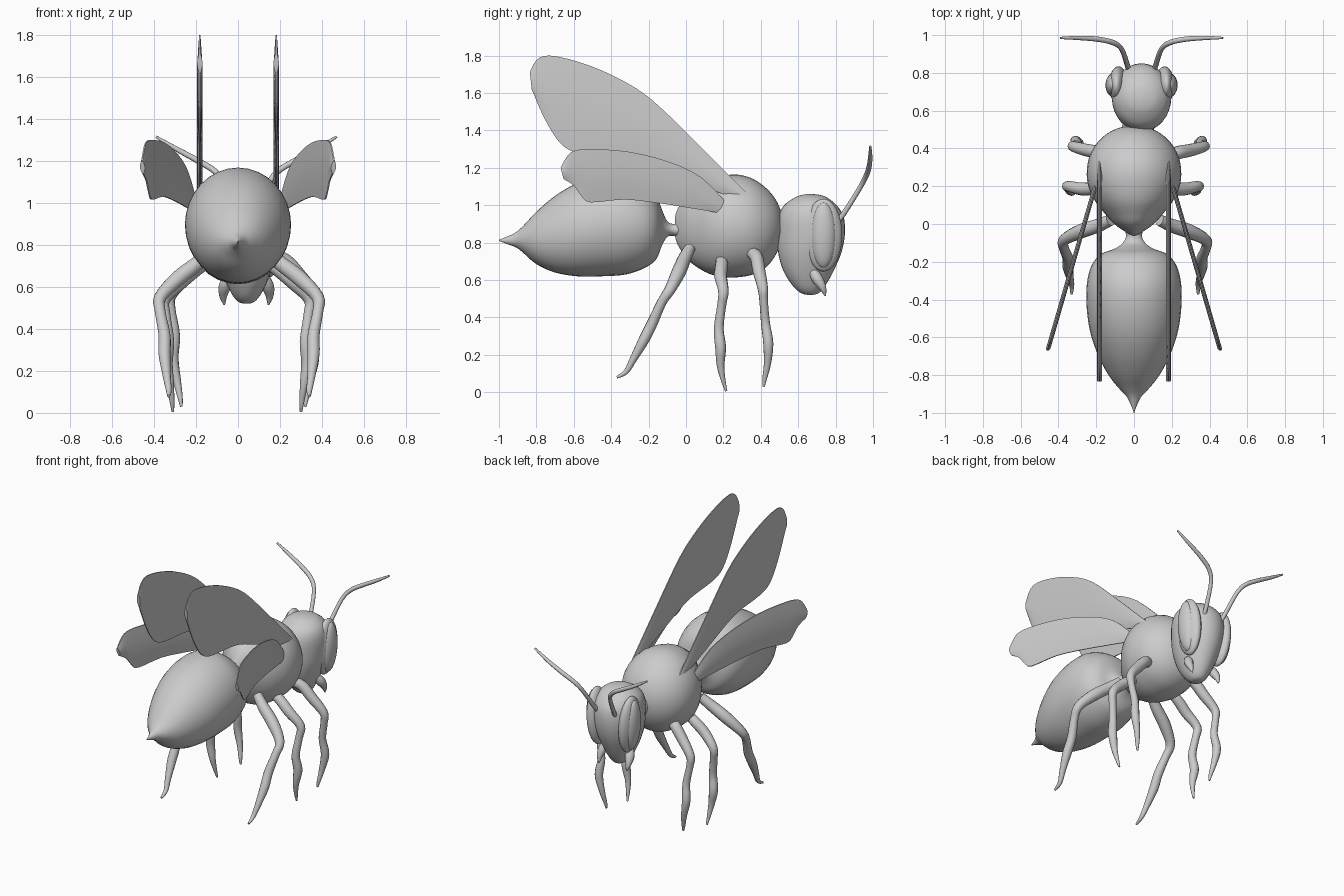
import bpy, bmesh, math
from mathutils import Vector

def spline(keys, n):
    """Catmull-Rom resampling of tuples of numbers."""
    k = [Vector(p) for p in keys]
    out = []
    for i in range(len(k) - 1):
        a, b, c, d = k[max(i - 1, 0)], k[i], k[i + 1], k[min(i + 2, len(k) - 1)]
        for j in range(n):
            t = j / n
            out.append(0.5 * (2 * b + (c - a) * t + (2 * a - 5 * b + 4 * c - d) * t * t
                              + (3 * b - a - 3 * c + d) * t ** 3))
    return out + [k[-1]]

def loft(name, rings, angle=60):
    bm = bmesh.new()
    rows = [[bm.verts.new(p) for p in r] for r in rings]
    n = len(rows[0])
    for r, s in zip(rows, rows[1:]):
        for i in range(n):
            bm.faces.new((r[i], r[(i + 1) % n], s[(i + 1) % n], s[i]))
    bm.faces.new(rows[0])
    bm.faces.new(rows[-1])
    bmesh.ops.recalc_face_normals(bm, faces=bm.faces)
    me = bpy.data.meshes.new(name)
    bm.to_mesh(me)
    bm.free()
    ob = bpy.data.objects.new(name, me)
    bpy.context.collection.objects.link(ob)
    smooth(ob, angle)
    return ob

def smooth(ob, angle=60):
    bpy.ops.object.select_all(action='DESELECT')
    ob.select_set(True)
    bpy.context.view_layer.objects.active = ob
    bpy.ops.object.shade_smooth_by_angle(angle=math.radians(angle))

def circle(n):
    return [(math.cos(2 * math.pi * i / n), math.sin(2 * math.pi * i / n)) for i in range(n)]

def body(name, keys):
    """Keys: y, half width, bottom z, top z."""
    loft(name, [[(max(w, .003) * c, y, (lo + hi) / 2 + max((hi - lo) / 2, .003) * s) for c, s in circle(32)]
                for y, w, lo, hi in spline(keys, 4)])

def tube(name, keys, seg=12):
    """Keys: x, y, z, radius."""
    k = spline(keys, 4)
    pts = [Vector(p[:3]) for p in k]
    rings, q, last = [], None, None
    for i, p in enumerate(pts):
        t = (pts[min(i + 1, len(pts) - 1)] - pts[max(i - 1, 0)]).normalized()
        q = t.to_track_quat('Z', 'Y') if q is None else last.rotation_difference(t) @ q
        last = t
        rings.append([p + q @ Vector((k[i][3] * c, k[i][3] * s, 0)) for c, s in circle(seg)])
    loft(name, rings)

def wing(name, keys, xfun, thick):
    """Keys: upper y, z and lower y, z of each station; lens-shaped section."""
    rings = []
    for uy, uz, ly, lz in spline(keys, 3):
        sec = []
        ts = [0, .12, .3, .5, .7, .88, 1]
        for side, seq in ((1, ts), (-1, ts[::-1])):
            for t in seq:
                y, z = uy + (ly - uy) * t, uz + (lz - uz) * t
                h = thick * (.25 + .75 * math.sin(math.pi * t))
                sec.append((xfun(y) + side * h, y, z))
        rings.append(sec)
    loft(name, rings, 40)

def ball(name, loc, size, rot):
    bpy.ops.mesh.primitive_uv_sphere_add(segments=24, ring_count=16, location=loc, rotation=rot)
    ob = bpy.context.object
    ob.name, ob.scale = name, size
    smooth(ob)

# Abdomen with sting and waist
body("abdomen", [
    (-1, 0, .81, .815), (-.95, .02, .79, .835), (-.91, .042, .775, .855), (-.87, .08, .745, .89),
    (-.8, .135, .685, .965), (-.7, .188, .64, 1.05), (-.58, .23, .62, 1.12), (-.45, .25, .62, 1.16),
    (-.32, .25, .63, 1.165), (-.22, .225, .665, 1.12), (-.16, .175, .71, 1.06), (-.13, .1, .78, .98),
    (-.1, .06, .83, .915), (-.06, .042, .835, .9), (0, .06, .82, .92)])

# Thorax
body("thorax", [
    (-.06, .01, .84, .93), (-.045, .04, .79, .98), (0, .105, .72, 1.05), (.05, .15, .675, 1.09),
    (.12, .205, .635, 1.135), (.2, .242, .615, 1.158), (.28, .25, .615, 1.163), (.36, .235, .63, 1.14),
    (.43, .195, .67, 1.09), (.48, .14, .735, 1.03), (.51, .075, .81, .96), (.52, .005, .88, .89)])

# Head, stacked upward: z, back y, front y, half width
HX = .04
loft("head", [[(HX + max(w, .003) * c, (b + f) / 2 + (f - b) / 2 * s, z) for c, s in circle(32)]
              for z, b, f, w in spline([
    (.52, .655, .675, .01), (.53, .615, .71, .04), (.57, .57, .745, .072), (.65, .52, .79, .108),
    (.75, .492, .832, .14), (.85, .488, .85, .155), (.94, .495, .842, .155), (1.0, .525, .805, .135),
    (1.04, .58, .755, .09), (1.055, .62, .715, .045), (1.06, .66, .67, .005)], 4)])
tube("neck", [(.0, .44, .87, .09), (.02, .5, .87, .085), (.03, .58, .87, .08)])

# Wing stations
FORE = [(.34, 1.05, .3, 1.02), (.24, 1.15, .17, 1.07), (.07, 1.32, -.03, 1.15), (-.19, 1.57, -.27, 1.24),
        (-.385, 1.69, -.48, 1.265), (-.57, 1.765, -.6, 1.285), (-.73, 1.8, -.68, 1.34),
        (-.8, 1.775, -.76, 1.47), (-.835, 1.71, -.825, 1.62)]
HIND = [(.21, 1.02, .17, .96), (.08, 1.15, .02, .985), (-.085, 1.23, -.14, 1.01), (-.3, 1.285, -.33, 1.03),
        (-.5, 1.3, -.51, 1.015), (-.6, 1.29, -.56, 1.05), (-.64, 1.255, -.6, 1.105), (-.67, 1.2, -.655, 1.14)]

# Leg paths: name, sideways shift, points
LEGS = [
    ("front", .025, [(.14, .34, .75, .03), (.2, .375, .725, .035), (.27, .39, .65, .034), (.345, .41, .56, .028),
                     (.345, .415, .49, .023), (.325, .425, .37, .024), (.335, .44, .26, .027),
                     (.315, .435, .15, .019), (.3, .42, .07, .012), (.295, .415, .03, .006)]),
    ("middle", -.005, [(.14, .19, .72, .03), (.2, .19, .68, .034), (.27, .185, .62, .034), (.345, .2, .54, .028),
                       (.34, .19, .46, .024), (.325, .175, .34, .026), (.335, .185, .24, .029),
                       (.32, .185, .14, .02), (.31, .2, .06, .012), (.305, .215, .006, .006)]),
    ("hind", .005, [(.13, .02, .77, .03), (.2, -.01, .71, .036), (.29, -.04, .64, .038), (.375, -.085, .55, .03),
                    (.375, -.13, .48, .026), (.355, -.18, .37, .029), (.355, -.225, .28, .029),
                    (.345, -.28, .18, .02), (.335, -.32, .11, .014), (.335, -.37, .08, .007)])]

for s, side in ((1, "right"), (-1, "left")):
    # Wings
    wing(side + "_forewing", FORE, lambda y: s * .182, .013)
    wing(side + "_hindwing", HIND, lambda y: s * (.205 + (.2 - y) * .29), .012)
    # Legs
    for name, off, pts in LEGS:
        tube(f"{side}_{name}_leg", [(s * x + off, y, z, r) for x, y, z, r in pts])
    # Antennae
    tube(side + "_antenna", [(HX + s * x, y, z, r) for x, y, z, r in [
        (.06, .79, .89, .014), (.075, .84, .95, .014), (.105, .925, 1.085, .013), (.15, .96, 1.15, .014),
        (.23, .978, 1.2, .014), (.33, .985, 1.255, .012), (.43, .985, 1.315, .006)]], 10)
    # Eyes and their rims
    ball(side + "_eye_rim", (HX + s * .122, .735, .84), (.05, .1, .195), (0, s * .06, 0))
    ball(side + "_eye", (HX + s * .14, .735, .84), (.05, .068, .175), (0, s * .06, 0))
    # Mandibles
    tube(side + "_mandible", [(HX + s * x, y, z, r) for x, y, z, r in [
        (.075, .67, .66, .02), (.1, .7, .61, .03), (.11, .73, .56, .02), (.105, .745, .515, .004)]])
